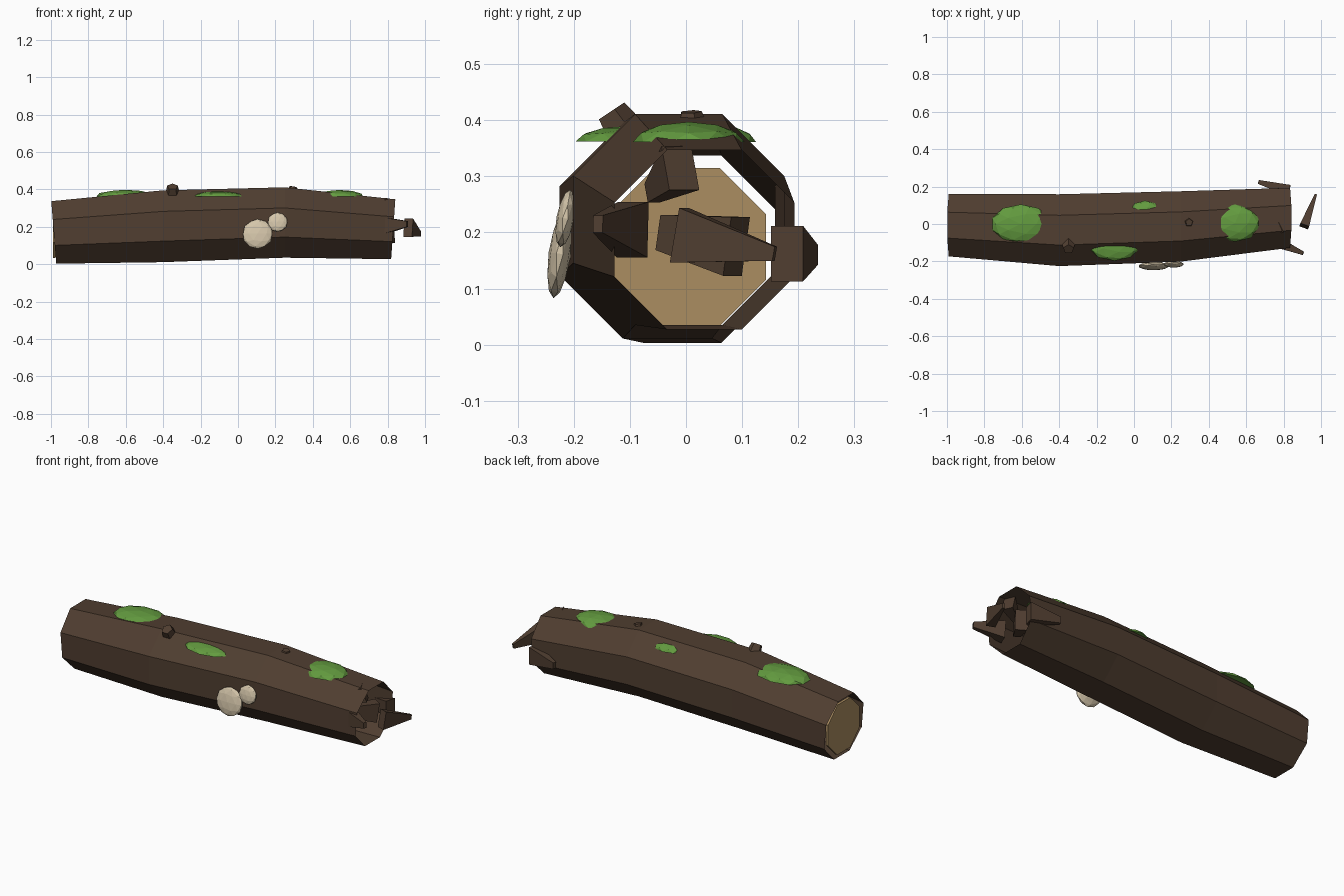
import bpy, bmesh, math
from mathutils import Vector, Matrix

if "Cube" in bpy.data.objects:
    bpy.data.objects.remove(bpy.data.objects["Cube"])


def material(name, rgb):
    m = bpy.data.materials.new(name)
    m.diffuse_color = (*rgb, 1)
    m.use_nodes = True
    m.node_tree.nodes["Principled BSDF"].inputs["Base Color"].default_value = m.diffuse_color
    return m


BARK = material("dark bark", (0.080, 0.048, 0.030))
WOOD = material("cut wood", (0.41, 0.27, 0.12))
MOSS = material("moss green", (0.125, 0.33, 0.05))
FUNGUS = material("cream fungus", (0.66, 0.56, 0.40))


def finish(name, bm, mat):
    mesh = bpy.data.meshes.new(name)
    bm.to_mesh(mesh)
    bm.free()
    mesh.materials.append(mat)
    ob = bpy.data.objects.new(name, mesh)
    bpy.context.collection.objects.link(ob)
    return ob


def cone(name, a, b, r1, r2, mat, sides=4, spin=45, flat=1.0):
    """Tapered prism from point a to point b; flat squashes its sideways width."""
    a, b = Vector(a), Vector(b)
    bm = bmesh.new()
    bmesh.ops.create_cone(bm, cap_ends=True, segments=sides, radius1=r1, radius2=r2,
                          depth=(b - a).length, matrix=Matrix.Rotation(math.radians(spin), 4, 'Z'))
    d = (b - a).normalized()
    up = Vector((0, 0, 1)) if abs(d.z) < 0.95 else Vector((0, 1, 0))
    side = up.cross(d).normalized()
    up = d.cross(side)
    rot = Matrix((side, up, d)).transposed().to_4x4()
    bm.transform(Matrix.Translation((a + b) / 2) @ rot @ Matrix.Diagonal((flat, 1, 1, 1)))
    return finish(name, bm, mat)


def blob(name, loc, size, mat, tilt=0, half=False):
    """Faceted flattened ball, optionally cut to a dome."""
    bm = bmesh.new()
    bmesh.ops.create_icosphere(bm, subdivisions=2, radius=1)
    if half:
        bmesh.ops.bisect_plane(bm, geom=bm.verts[:] + bm.edges[:] + bm.faces[:],
                               plane_co=(0, 0, 0), plane_no=(0, 0, 1), clear_inner=True)
        bmesh.ops.holes_fill(bm, edges=[e for e in bm.edges if e.is_boundary])
    bm.transform(Matrix.Translation(loc) @ Matrix.Rotation(math.radians(tilt), 4, 'X')
                 @ Matrix.Diagonal((*size, 1)))
    return finish(name, bm, mat)


# Hollow octagonal trunk: x, centre y, centre z, flat radius, end tilt
rings = [(-0.985, -0.006, 0.170, 0.167, 0.08), (-0.4, -0.033, 0.203, 0.192, 0),
         (0.25, -0.013, 0.223, 0.188, 0), (0.83, 0.033, 0.187, 0.160, 0.07)]
bm = bmesh.new()
loops = []
for i, (x, y, z, r, t) in enumerate(rings):
    R = r / math.cos(math.pi / 8)
    s = -t if i == 0 else t
    loops.append([bm.verts.new((x + s * R * math.sin(a), y + R * math.cos(a), z + R * math.sin(a)))
                  for a in [math.pi / 8 + k * math.pi / 4 for k in range(8)]])
for p, q in zip(loops, loops[1:]):
    for k in range(8):
        n = (k + 1) % 8
        bm.faces.new((p[k], p[n], q[n], q[k]))
bmesh.ops.recalc_face_normals(bm, faces=bm.faces)
finish("trunk", bm, BARK)

# Cut end
cone("cut_end", (-0.99, 0.002, 0.174), (-0.975, 0.002, 0.174), 0.152, 0.152, WOOD, 8, 22.5)

# Broken splinters at the hollow end
splinters = [((0.83, 0.18, 0.162), (0.665, 0.225, 0.16), 0.07, 0.025, 0.6),
             ((0.91, -0.012, 0.195), (0.972, 0.158, 0.162), 0.07, 0.018, 0.5),
             ((0.76, -0.095, 0.205), (0.905, -0.157, 0.215), 0.07, 0.022, 0.6),
             ((0.72, -0.04, 0.20), (0.80, 0.09, 0.175), 0.045, 0.075, 0.6),
             ((0.80, -0.01, 0.315), (0.70, -0.06, 0.27), 0.06, 0.025, 0.7)]
for i, (a, b, r1, r2, f) in enumerate(splinters):
    cone(f"splinter_{i + 1}", a, b, r1, r2, BARK, flat=f)

# Broken twig stubs
cone("stub_large", (-0.35, -0.105, 0.37), (-0.35, -0.135, 0.415), 0.04, 0.03, BARK, 5, 0)
cone("stub_small", (0.29, 0.01, 0.38), (0.295, 0.008, 0.415), 0.032, 0.02, BARK, 5, 0)

# Moss patches
for i, (loc, size) in enumerate([((-0.605, 0.0, 0.361), (0.16, 0.105, 0.037)),
                                 ((0.54, 0.005, 0.361), (0.135, 0.1, 0.036)),
                                 ((-0.105, -0.1, 0.362), (0.145, 0.097, 0.028)),
                                 ((0.06, 0.055, 0.361), (0.09, 0.07, 0.03))]):
    blob(f"moss_{i + 1}", loc, size, MOSS, half=True)

# Shelf fungi
blob("fungus_large", (0.105, -0.225, 0.162), (0.082, 0.02, 0.08), FUNGUS, -8)
blob("fungus_small", (0.212, -0.215, 0.225), (0.054, 0.016, 0.052), FUNGUS, -10)
